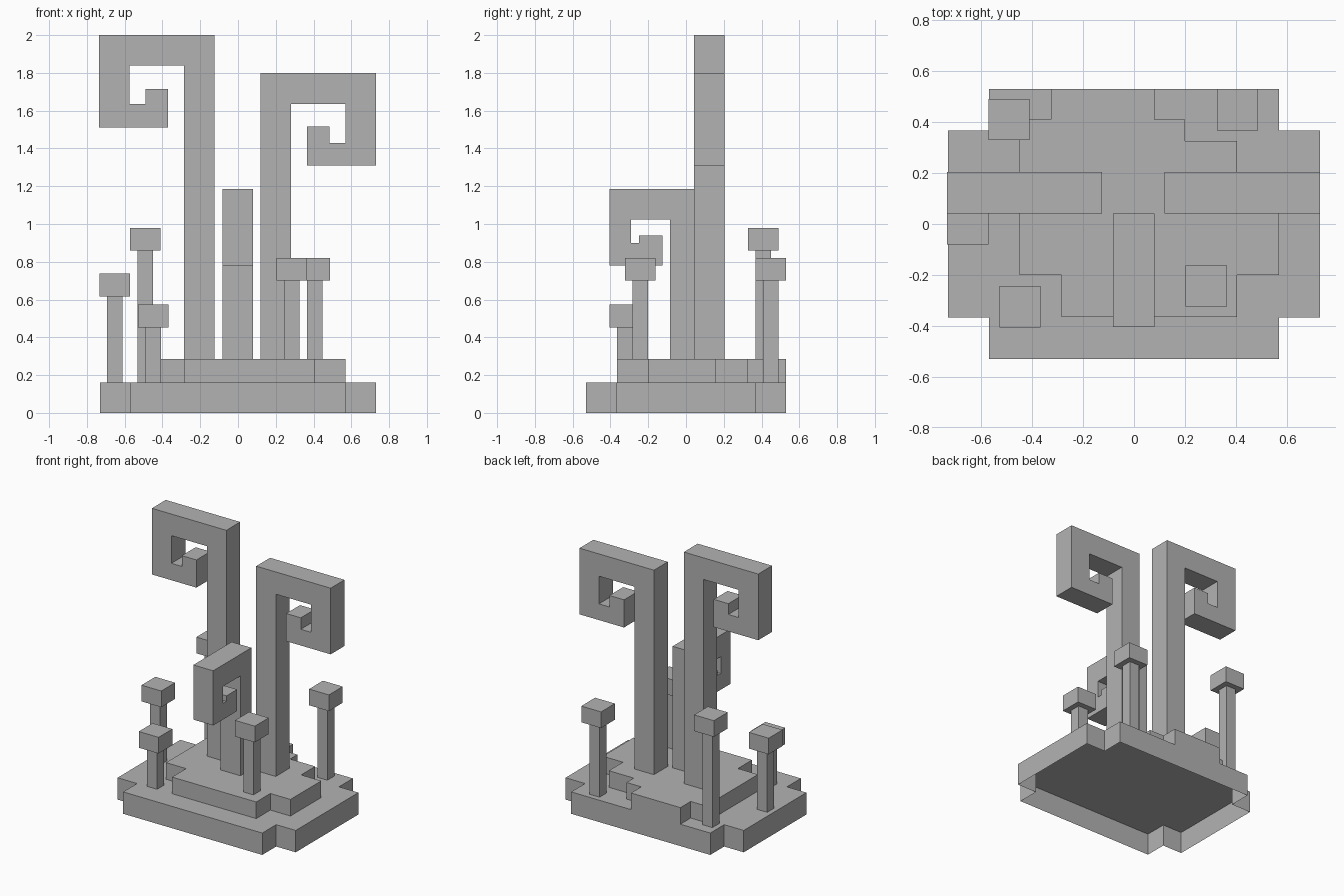
import bpy
import bmesh
from mathutils import Vector

old = bpy.data.objects.get("Cube")
if old:
    bpy.data.objects.remove(old, do_unlink=True)

# Single plain material
stone = bpy.data.materials.new("plain_grey")
stone.use_nodes = True
GREY = (0.45, 0.45, 0.45, 1.0)
stone.diffuse_color = GREY
stone.node_tree.nodes["Principled BSDF"].inputs["Base Color"].default_value = GREY


def prism(name, outline, place, lo, hi, open_bottom=False):
    """Extrude a 2D outline from lo to hi; place(u, v, depth) gives the 3D point."""
    bm = bmesh.new()
    start = bm.faces.new([bm.verts.new(place(u, v, lo)) for u, v in outline])
    grown = bmesh.ops.extrude_face_region(bm, geom=[start], use_keep_orig=True)
    shift = Vector(place(0, 0, hi)) - Vector(place(0, 0, lo))
    moved = [g for g in grown["geom"] if isinstance(g, bmesh.types.BMVert)]
    bmesh.ops.translate(bm, verts=moved, vec=shift)
    bmesh.ops.recalc_face_normals(bm, faces=bm.faces)
    if open_bottom:
        bmesh.ops.delete(bm, geom=[start], context="FACES_ONLY")
    mesh = bpy.data.meshes.new(name)
    bm.to_mesh(mesh)
    bm.free()
    mesh.materials.append(stone)
    obj = bpy.data.objects.new(name, mesh)
    bpy.context.collection.objects.link(obj)
    return obj


def flat(u, v, d):
    return (u, v, d)


def facing_front(u, v, d):
    return (u, d, v)


def facing_side(u, v, d):
    return (d, u, v)


BASE_TOP, MOUND_TOP = 0.162, 0.285

# Base slab with notched corners, hollow underneath
quarter = [(0.73, 0.367), (0.57, 0.367), (0.57, 0.53)]
half = quarter + [(-x, y) for x, y in reversed(quarter)]
prism("base_slab", half + [(-x, -y) for x, y in half], flat, 0, BASE_TOP, True)

# Irregular stepped mound on the slab
mound = [(0.57, 0.16), (0.57, -0.2), (0.405, -0.2), (0.405, -0.365),
         (-0.285, -0.365), (-0.285, -0.2), (-0.45, -0.2), (-0.45, 0.41),
         (-0.325, 0.41), (-0.325, 0.53), (0.08, 0.53), (0.08, 0.41),
         (0.2, 0.41), (0.2, 0.325), (0.405, 0.325), (0.405, 0.16)]
prism("mound", mound, flat, BASE_TOP, MOUND_TOP)


def curl(name, across, up, place, lo, hi):
    """Square stalk that curls over; across runs from the stalk back to the curl's far side."""
    back, inner, tip, nub, gap, far = across
    top, under, nub_top, floor, bottom = up
    outline = [(back, MOUND_TOP), (back, top), (far, top), (far, bottom),
               (tip, bottom), (tip, nub_top), (nub, nub_top), (nub, floor),
               (gap, floor), (gap, under), (inner, under), (inner, MOUND_TOP)]
    prism(name, outline, place, lo, hi)


# Three curled stalks
curl("tall_curl", (-0.125, -0.285, -0.37, -0.49, -0.575, -0.735),
     (2.0, 1.84, 1.715, 1.635, 1.51), facing_front, 0.042, 0.204)
curl("medium_curl", (0.12, 0.28, 0.365, 0.485, 0.57, 0.73),
     (1.8, 1.635, 1.515, 1.43, 1.31), facing_front, 0.042, 0.204)
curl("front_curl", (0.042, -0.085, -0.125, -0.25, -0.29, -0.405),
     (1.185, 1.025, 0.94, 0.9, 0.78), facing_side, -0.082, 0.08)


def square(x, y, r):
    return [(x - r, y - r), (x + r, y - r), (x + r, y + r), (x - r, y + r)]


# Small stems with block caps: centre, floor height, cap top
sprouts = {
    "left": (-0.653, 0.0, BASE_TOP, 0.737),
    "front_left": (-0.448, -0.325, BASE_TOP, 0.573),
    "front_right": (0.284, -0.243, MOUND_TOP, 0.82),
    "back_right": (0.406, 0.449, BASE_TOP, 0.82),
    "back_left": (-0.491, 0.41, BASE_TOP, 0.98),
}
for side, (x, y, floor, top) in sprouts.items():
    prism(side + "_stem", square(x, y, 0.041), flat, floor, top - 0.12)
    prism(side + "_cap", square(x, y, 0.081), flat, top - 0.12, top)
